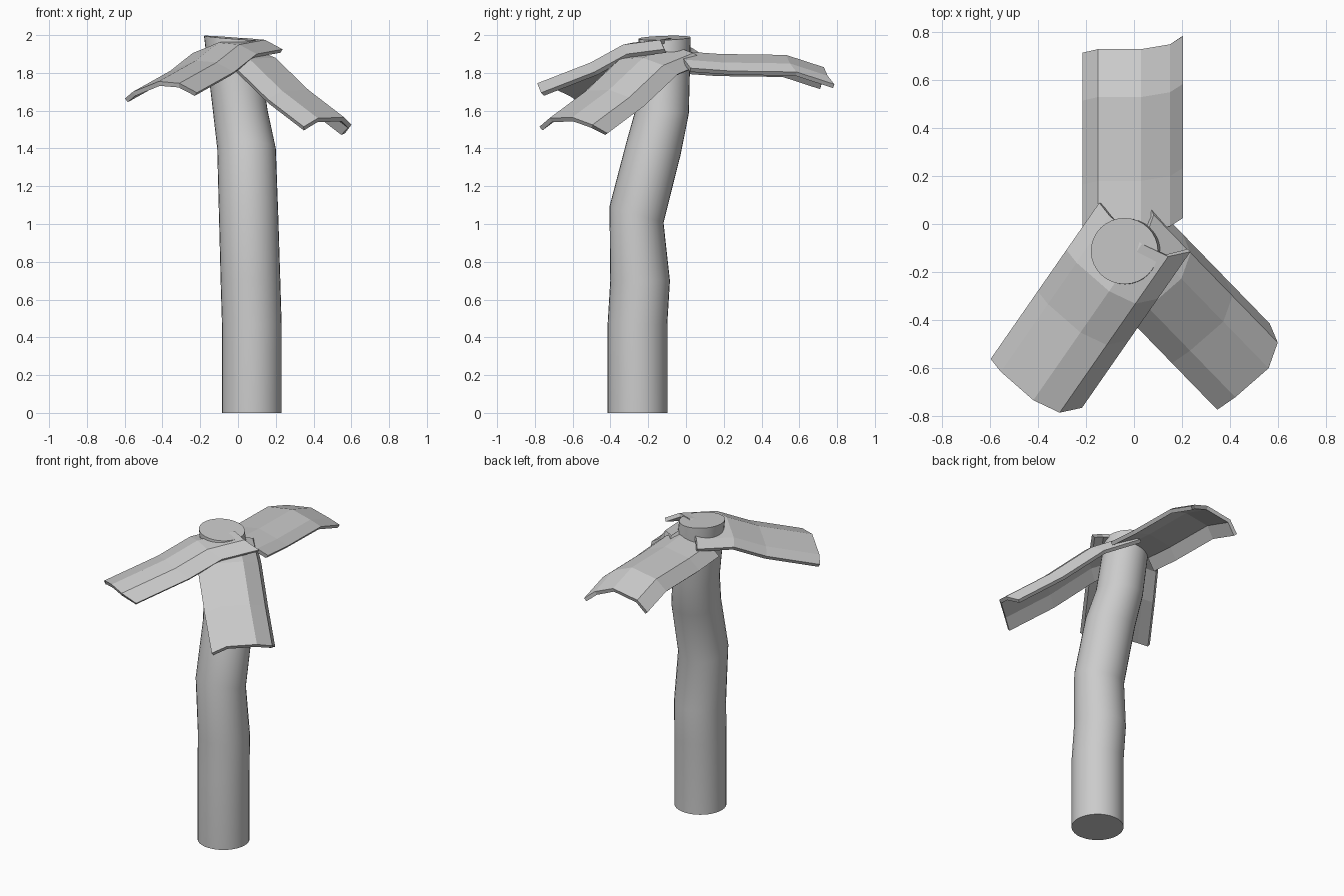
import bpy, bmesh, math

if "Cube" in bpy.data.objects:
    bpy.data.objects.remove(bpy.data.objects["Cube"])


def make_object(name, bm):
    mesh = bpy.data.meshes.new(name)
    bm.to_mesh(mesh)
    bm.free()
    obj = bpy.data.objects.new(name, mesh)
    bpy.context.collection.objects.link(obj)
    return obj


# Bent trunk: rings of (z, centre x, centre y, radius x, radius y, tilt x, tilt y)
RINGS = [
    (0.00, 0.073, -0.257, 0.158, 0.158, 0, 0),
    (0.47, 0.073, -0.257, 0.158, 0.158, 0, 0),
    (0.70, 0.066, -0.243, 0.158, 0.158, 0, 0),
    (1.05, 0.056, -0.262, 0.157, 0.143, 0, -0.30),
    (1.40, 0.045, -0.172, 0.155, 0.143, 0, -0.25),
    (1.60, 0.012, -0.125, 0.145, 0.140, 0, -0.10),
    (1.985, -0.04, -0.113, 0.140, 0.138, -0.08, 0.03),
]
SIDES = 32
bm = bmesh.new()
loops = []
for z, cx, cy, rx, ry, tx, ty in RINGS:
    loop = []
    for i in range(SIDES):
        a = 2 * math.pi * i / SIDES
        dx, dy = rx * math.cos(a), ry * math.sin(a)
        loop.append(bm.verts.new((cx + dx, cy + dy, z + tx * dx + ty * dy)))
    loops.append(loop)
for low, high in zip(loops, loops[1:]):
    for i in range(SIDES):
        j = (i + 1) % SIDES
        bm.faces.new((low[i], low[j], high[j], high[i]))
bm.faces.new(loops[0][::-1])
bm.faces.new(loops[-1])
trunk = make_object("trunk", bm)
bpy.context.view_layer.objects.active = trunk
trunk.select_set(True)
bpy.ops.object.shade_smooth_by_angle(angle=math.radians(35))
trunk.select_set(False)


# Leaf: folded cross-section (offset, drop, shift along) swept down a spine (along, z)
def leaf(name, out, side, section, spine):
    bm = bmesh.new()
    rows = []
    for s, z in spine:
        rows.append([bm.verts.new((out[0] * (s + sh) + side[0] * p,
                                   out[1] * (s + sh) + side[1] * p,
                                   z - d)) for p, d, sh in section])
    for a, b in zip(rows, rows[1:]):
        for i in range(len(section) - 1):
            f = bm.faces.new((a[i], a[i + 1], b[i + 1], b[i]))
            f.normal_update()
            if f.normal.z < 0:
                f.normal_flip()
    obj = make_object(name, bm)
    mod = obj.modifiers.new("thickness", 'SOLIDIFY')
    mod.thickness = 0.025
    mod.offset = -1


leaf("back_leaf", (0, 1), (1, 0),
     [(-0.215, 0.10, -0.015), (-0.15, 0.03, 0), (0.03, 0, 0),
      (0.15, 0.045, 0.02), (0.205, 0.09, 0.055)],
     [(-0.03, 1.915), (0.18, 1.90), (0.53, 1.895), (0.73, 1.83)])

leaf("front_left_leaf", (-0.57, -0.82), (0.82, -0.57),
     [(-0.17, 0.09, -0.04), (-0.105, 0.055, -0.02), (0.075, 0, 0),
      (0.195, 0.01, -0.02), (0.26, 0.06, -0.09)],
     [(0.05, 1.985), (0.29, 1.96), (0.50, 1.865), (0.845, 1.755)])

leaf("front_right_leaf", (0.70, -0.72), (0.72, 0.70),
     [(-0.29, 0.05, -0.025), (-0.20, 0.005, -0.01), (-0.017, 0, 0),
      (0.085, 0.04, -0.05), (0.116, 0.085, -0.13)],
     [(0.08, 1.945), (0.30, 1.88), (0.55, 1.71), (0.82, 1.565)])
